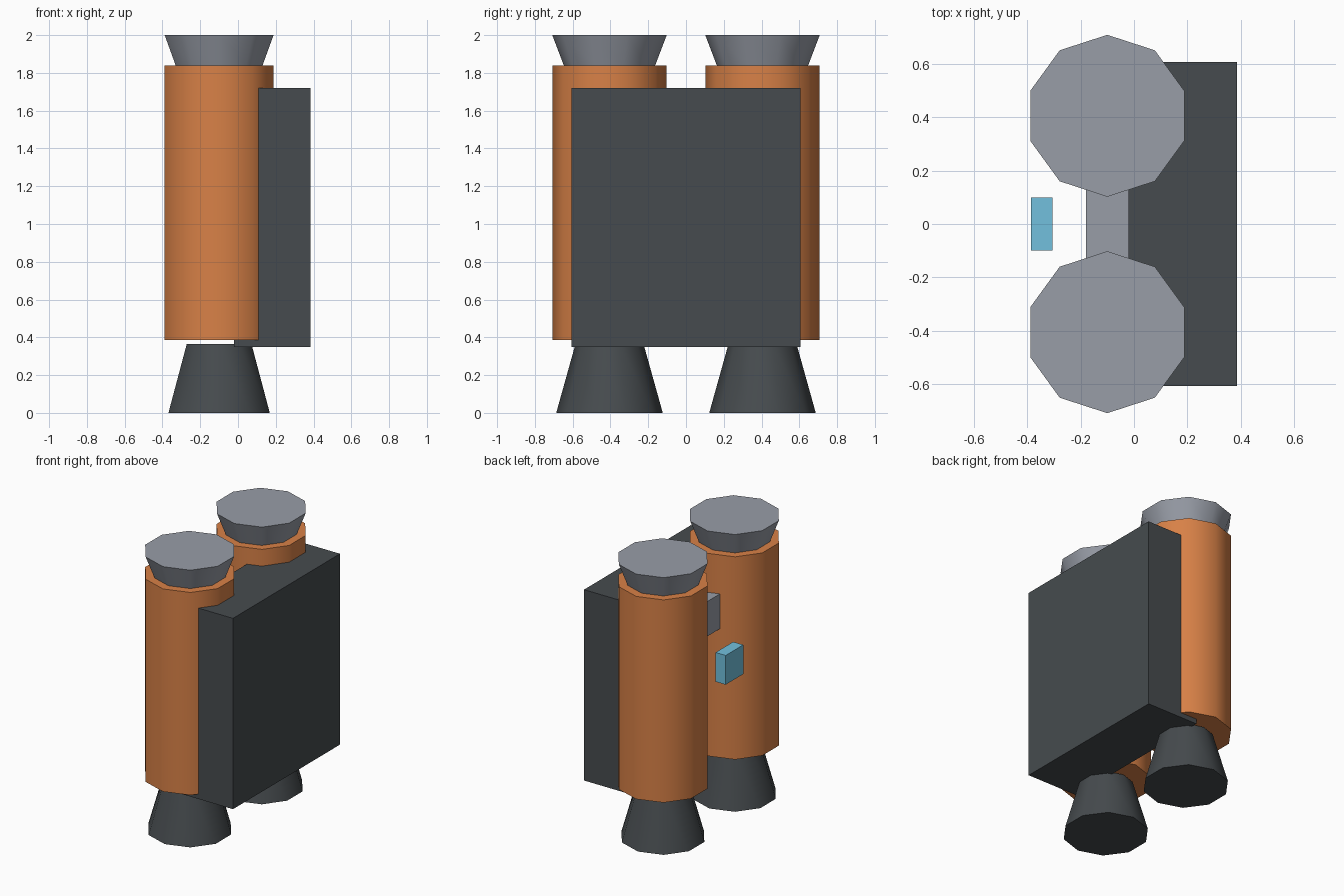
import bpy
from math import radians

if "Cube" in bpy.data.objects:
    bpy.data.objects.remove(bpy.data.objects["Cube"], do_unlink=True)


def to_linear(c):
    c /= 255
    return c / 12.92 if c <= 0.04045 else ((c + 0.055) / 1.055) ** 2.4


def material(name, *rgb):
    mat = bpy.data.materials.new(name)
    mat.use_nodes = True
    colour = [to_linear(c) for c in rgb] + [1]
    mat.diffuse_color = colour
    node = next(n for n in mat.node_tree.nodes if n.type == "BSDF_PRINCIPLED")
    node.inputs["Base Color"].default_value = colour
    return mat


orange = material("tank orange", 216, 129, 71)
grey = material("metal grey", 152, 157, 167)
dark = material("dark grey", 70, 75, 78)
blue = material("light blue", 114, 192, 221)


def finish(name, mat):
    obj = bpy.context.object
    obj.name = obj.data.name = name
    obj.data.materials.append(mat)
    return obj


def box(name, mat, low, high):
    """Box between two opposite corners."""
    centre = [(a + b) / 2 for a, b in zip(low, high)]
    bpy.ops.mesh.primitive_cube_add(size=1, location=centre)
    obj = finish(name, mat)
    obj.scale = [b - a for a, b in zip(low, high)]
    bpy.ops.object.transform_apply(location=False, rotation=False, scale=True)


def drum(name, mat, y, z0, z1, r0, r1):
    """Ten-sided upright cone or cylinder."""
    bpy.ops.mesh.primitive_cone_add(vertices=10, radius1=r0, radius2=r1,
                                    depth=z1 - z0, location=(-0.1, y, (z0 + z1) / 2))
    finish(name, mat)
    bpy.ops.object.shade_smooth_by_angle(angle=radians(40))


# Twin tanks, each with a flared cap and a nozzle
for side, y in (("front", -0.405), ("back", 0.405)):
    drum(side + "_tank", orange, y, 0.385, 1.84, 0.303, 0.303)
    drum(side + "_cap", grey, y, 1.84, 2.0, 0.242, 0.303)
    drum(side + "_nozzle", dark, y, 0, 0.365, 0.282, 0.18)

# Back plate, strut between the tanks and the floating indicator
box("back_plate", dark, (-0.02, -0.607, 0.35), (0.385, 0.607, 1.72))
box("tank_strut", grey, (-0.18, -0.25, 1.31), (-0.02, 0.25, 1.56))
box("indicator", blue, (-0.385, -0.1, 1.05), (-0.305, 0.1, 1.26))
